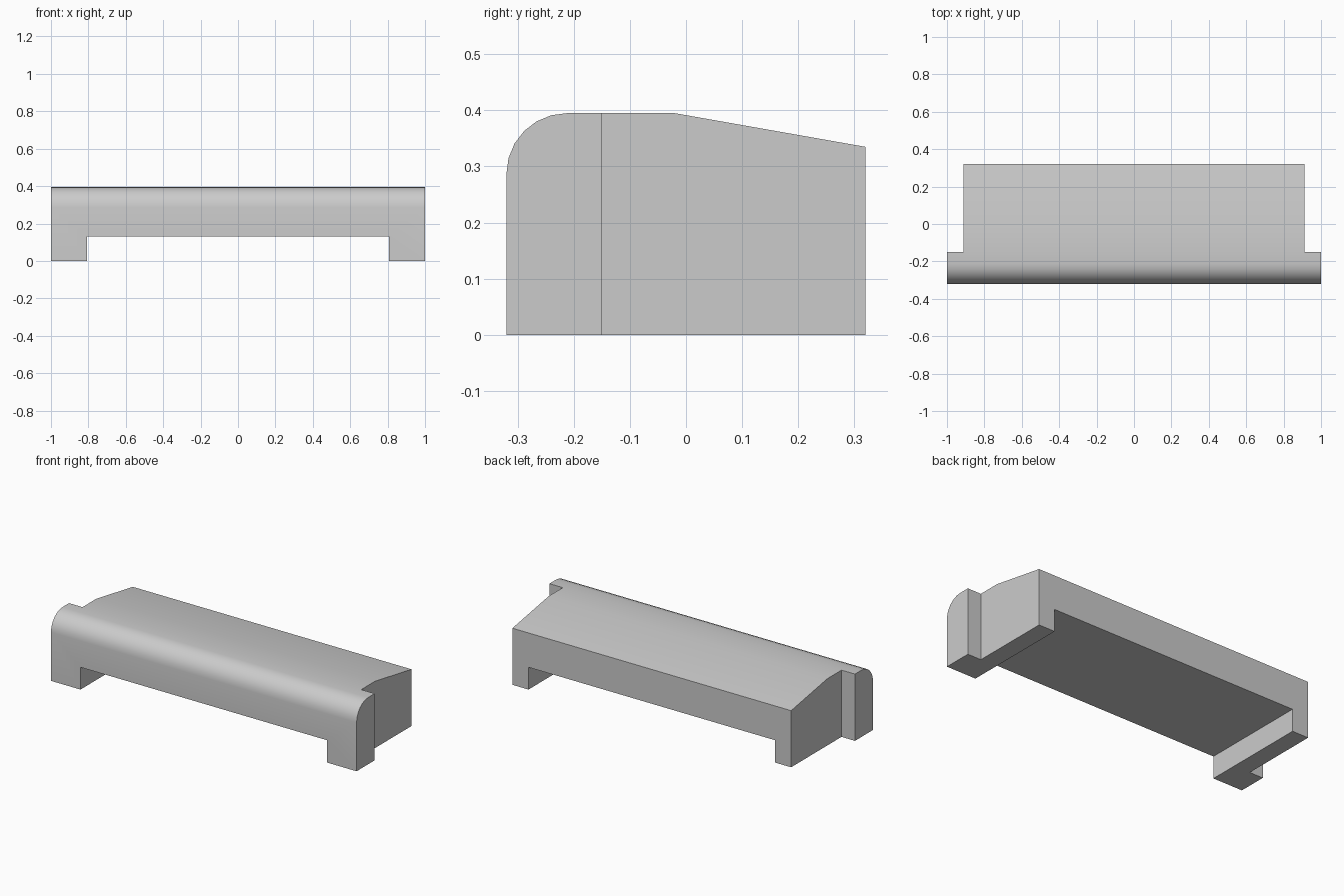
import bpy, bmesh, math

cube = bpy.data.objects.get("Cube")
if cube:
    bpy.data.objects.remove(cube, do_unlink=True)

grey = bpy.data.materials.new("plain_grey")
grey.use_nodes = True
colour = (0.6, 0.6, 0.6, 1)
grey.diffuse_color = colour
grey.node_tree.nodes["Principled BSDF"].inputs["Base Color"].default_value = colour


def extrude_x(name, profile, x0, x1):
    """Solid made by sweeping a (y, z) profile along x."""
    bm = bmesh.new()
    face = bm.faces.new([bm.verts.new((x0, y, z)) for y, z in profile])
    swept = bmesh.ops.extrude_face_region(bm, geom=[face])["geom"]
    verts = [v for v in swept if isinstance(v, bmesh.types.BMVert)]
    bmesh.ops.translate(bm, verts=verts, vec=(x1 - x0, 0, 0))
    bmesh.ops.recalc_face_normals(bm, faces=bm.faces)
    mesh = bpy.data.meshes.new(name)
    bm.to_mesh(mesh)
    bm.free()
    mesh.materials.append(grey)
    obj = bpy.data.objects.new(name, mesh)
    bpy.context.collection.objects.link(obj)
    return obj


def box(name, x0, x1, y0, y1, z0, z1):
    return extrude_x(name, [(y0, z0), (y1, z0), (y1, z1), (y0, z1)], x0, x1)


# Body: rounded front edge, flat top, sloping back
FRONT, BACK, TOP, RADIUS = -0.32, 0.32, 0.395, 0.108
profile = [(BACK, 0), (FRONT, 0)]
for i in range(7):
    a = math.radians(15 * i)
    profile.append((FRONT + RADIUS * (1 - math.cos(a)),
                    TOP - RADIUS * (1 - math.sin(a))))
profile += [(-0.02, TOP), (BACK, 0.335)]
body = extrude_x("bridge_body", profile, -1, 1)

# Opening between the feet, and the step behind each end of the front
cutters = [
    box("opening_cutter", -0.807, 0.807, -0.5, 0.5, -0.2, 0.132),
    box("right_step_cutter", -1.2, -0.912, -0.151, 0.5, -0.2, 0.6),
    box("left_step_cutter", 0.912, 1.2, -0.151, 0.5, -0.2, 0.6),
]
bpy.context.view_layer.objects.active = body
for cutter in cutters:
    cutter.hide_render = True
    mod = body.modifiers.new(cutter.name, "BOOLEAN")
    mod.operation = "DIFFERENCE"
    mod.solver = "EXACT"
    mod.object = cutter
    bpy.ops.object.modifier_apply(modifier=mod.name)
    bpy.data.objects.remove(cutter, do_unlink=True)

bpy.ops.object.select_all(action="DESELECT")
body.select_set(True)
bpy.ops.object.shade_smooth_by_angle(angle=math.radians(30))
